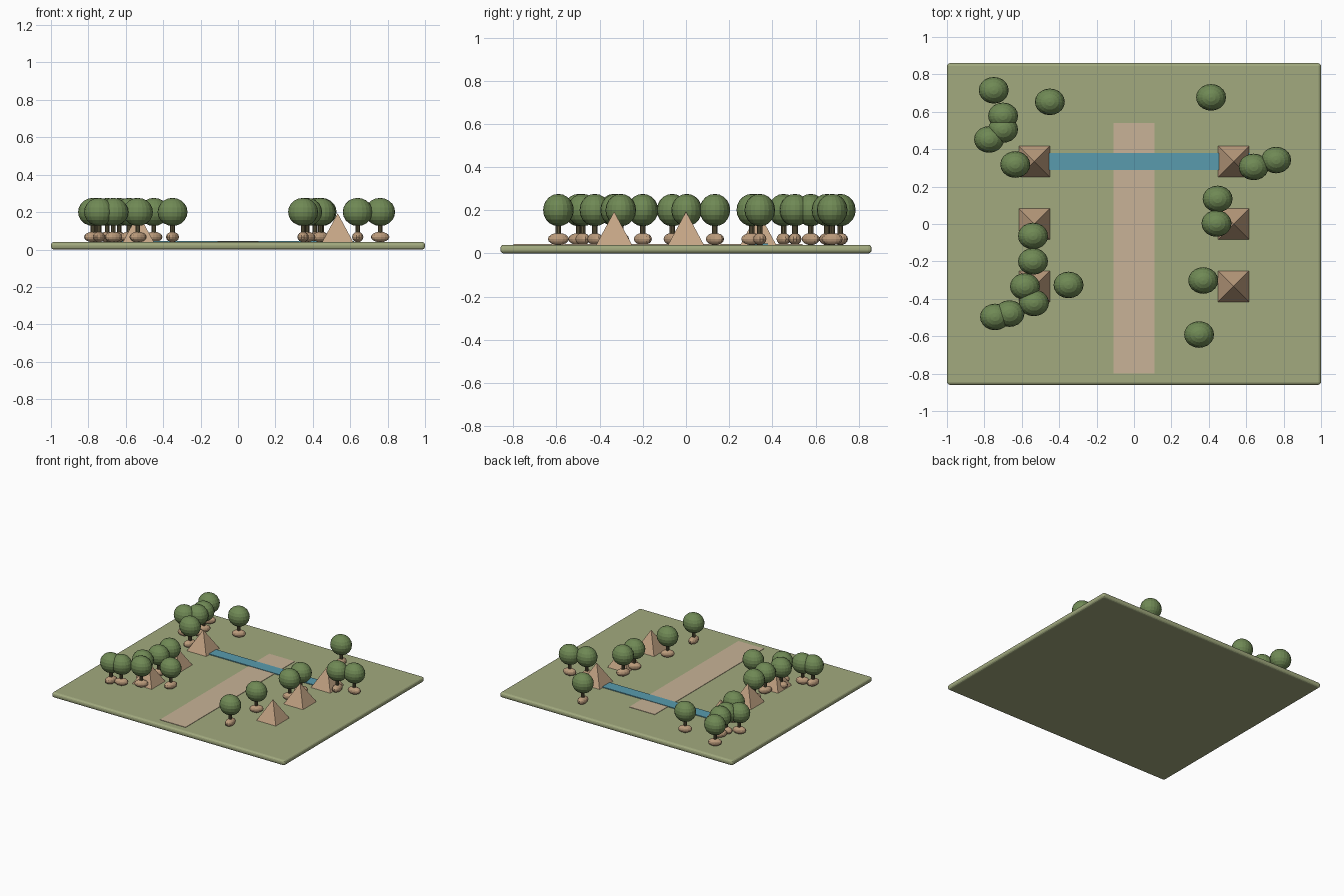
import bpy
from math import radians

if "Cube" in bpy.data.objects:
    bpy.data.objects.remove(bpy.data.objects["Cube"])


def material(name, rgb):
    m = bpy.data.materials.new(name)
    m.diffuse_color = (*rgb, 1)
    m.use_nodes = True
    m.node_tree.nodes["Principled BSDF"].inputs["Base Color"].default_value = m.diffuse_color
    return m


GRASS = material("grass", (0.36, 0.40, 0.21))
SAND = material("sand", (0.58, 0.45, 0.31))
WATER = material("water", (0.10, 0.33, 0.42))
CANVAS = material("canvas", (0.55, 0.37, 0.23))
LEAF = material("leaf", (0.16, 0.25, 0.09))
BARK = material("bark", (0.12, 0.10, 0.05))
ROCK = material("rock", (0.50, 0.33, 0.20))


def finish(name, mat):
    o = bpy.context.object
    o.name = name
    o.data.materials.append(mat)
    return o


def box(name, mat, x0, x1, y0, y1, z0, z1):
    bpy.ops.mesh.primitive_cube_add(size=1, location=((x0 + x1) / 2, (y0 + y1) / 2, (z0 + z1) / 2))
    o = finish(name, mat)
    o.scale = (x1 - x0, y1 - y0, z1 - z0)
    bpy.ops.object.transform_apply(location=False, rotation=False, scale=True)
    return o


def ellipsoid(name, mat, loc, radii, angle, segments, rings):
    bpy.ops.mesh.primitive_uv_sphere_add(segments=segments, ring_count=rings, radius=1,
                                         location=loc, rotation=(0, 0, radians(angle)))
    o = finish(name, mat)
    o.scale = radii


# Ground slab with rounded edges
ground = box("ground", GRASS, -1, 1, -0.86, 0.86, 0, 0.04)
bevel = ground.modifiers.new("round", 'BEVEL')
bevel.width = 0.016
bevel.segments = 3

# Path and the stream that crosses it
box("path", SAND, -0.11, 0.11, -0.80, 0.54, 0.035, 0.043)
box("stream", WATER, -0.62, 0.62, 0.29, 0.38, 0.035, 0.046)

# Two rows of pyramid tents
for x in (-0.533, 0.533):
    for y in (-0.333, 0, 0.335):
        bpy.ops.mesh.primitive_cone_add(vertices=4, radius1=0.118, depth=0.155,
                                        location=(x, y, 0.1165), rotation=(0, 0, radians(45)))
        bpy.ops.object.transform_apply(location=False, rotation=True, scale=False)
        finish("tent", CANVAS)

# Trees: x, y, direction of the rock at the foot
TREES = [
    (-0.75, 0.715, 30), (-0.70, 0.578, 50), (-0.70, 0.505, 0), (-0.775, 0.452, 20),
    (-0.635, 0.318, 60), (-0.45, 0.653, 30), (0.412, 0.677, 85), (0.76, 0.342, 10),
    (0.64, 0.305, 90), (0.447, 0.134, 50), (0.441, 0.003, 30), (0.37, -0.302, 35),
    (0.348, -0.591, 88), (-0.54, -0.064, 40), (-0.54, -0.20, 50), (-0.583, -0.334, 20),
    (-0.35, -0.326, 62), (-0.535, -0.422, 30), (-0.666, -0.479, 25), (-0.743, -0.497, 70),
]
for x, y, angle in TREES:
    bpy.ops.mesh.primitive_cylinder_add(vertices=10, radius=0.013, depth=0.11, location=(x, y, 0.09))
    finish("trunk", BARK)
    ellipsoid("crown", LEAF, (x, y, 0.201), (0.08, 0.071, 0.075), 0, 20, 10)
    ellipsoid("foot_rock", ROCK, (x, y, 0.067), (0.05, 0.030, 0.028), angle, 14, 8)
